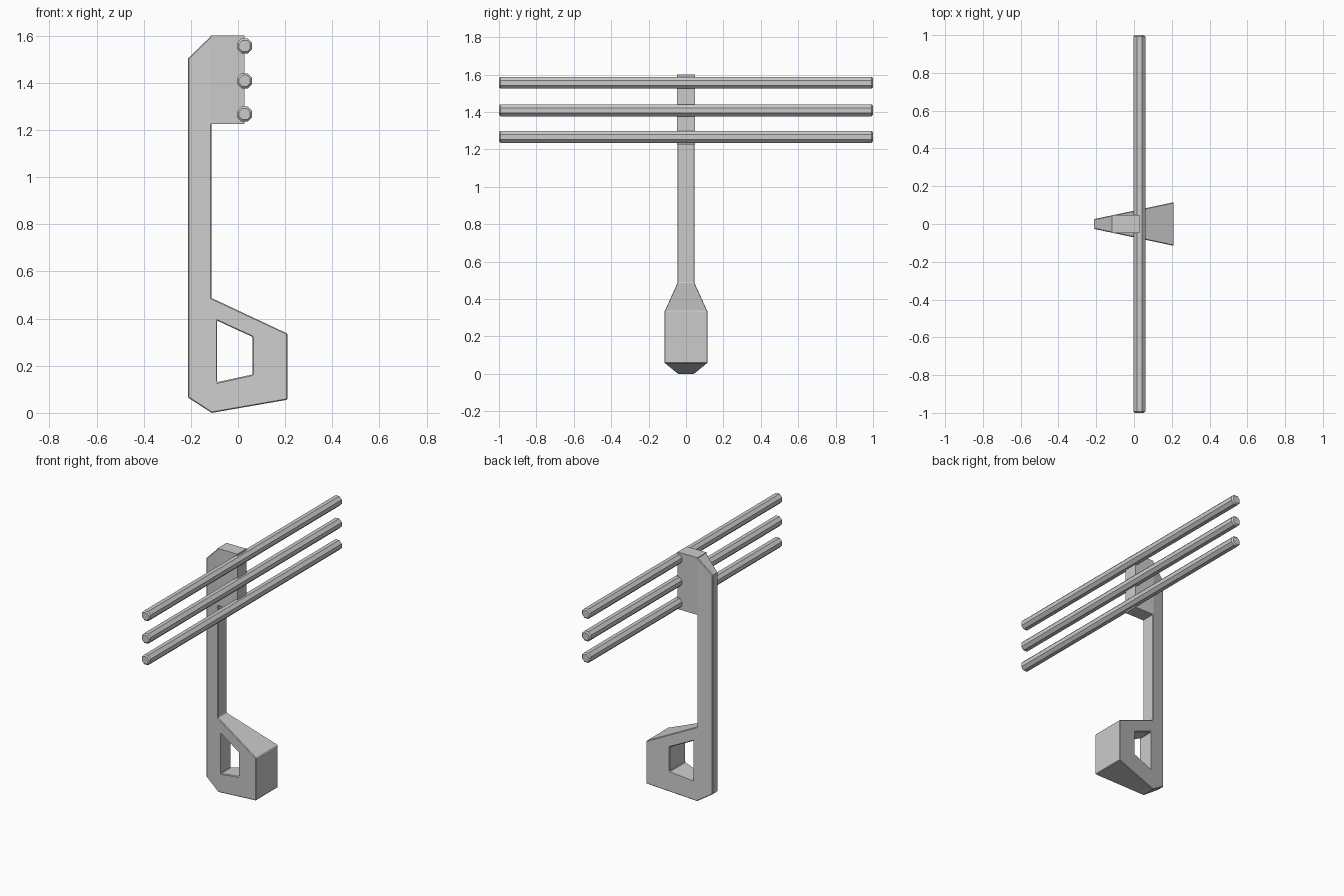
import bpy, bmesh, math
from mathutils import Matrix

cube = bpy.data.objects.get("Cube")
if cube:
    bpy.data.objects.remove(cube, do_unlink=True)

grey = bpy.data.materials.new("light grey")
grey.use_nodes = True
colour = (0.6, 0.6, 0.6, 1)
grey.diffuse_color = colour
grey.node_tree.nodes["Principled BSDF"].inputs["Base Color"].default_value = colour


def taper(x):
    """Half depth of the stand, widening towards the foot's tip."""
    return 0.047 + 0.212 * (x + 0.112)


def slab(name, outline, half):
    """Extrude an x-z outline to both sides of y = 0."""
    bm = bmesh.new()
    front = [bm.verts.new((x, -half(x), z)) for x, z in outline]
    back = [bm.verts.new((x, half(x), z)) for x, z in outline]
    bm.faces.new(front)
    bm.faces.new(back[::-1])
    for i in range(len(outline)):
        j = (i + 1) % len(outline)
        bm.faces.new((front[j], front[i], back[i], back[j]))
    bmesh.ops.recalc_face_normals(bm, faces=bm.faces)
    return finish(name, bm)


def finish(name, bm):
    mesh = bpy.data.meshes.new(name)
    bm.to_mesh(mesh)
    bm.free()
    mesh.materials.append(grey)
    obj = bpy.data.objects.new(name, mesh)
    bpy.context.collection.objects.link(obj)
    return obj


def soften(obj, width):
    bevel = obj.modifiers.new("edge bevel", 'BEVEL')
    bevel.width = width
    bevel.segments = 1
    bevel.limit_method = 'ANGLE'
    bevel.angle_limit = math.radians(50)


# Upright post and hollow foot
stand = slab("post_and_foot", [
    (-0.212, 0.065), (-0.112, 0.0), (0.21, 0.056), (0.21, 0.336),
    (-0.112, 0.487), (-0.112, 1.6), (-0.212, 1.503)], taper)
cutter = slab("foot_opening_cutter", [
    (-0.09, 0.13), (0.062, 0.163), (0.062, 0.322), (-0.09, 0.392)],
    lambda x: 0.2)
cutter.hide_render = True
cut = stand.modifiers.new("opening", 'BOOLEAN')
cut.object = cutter
cut.operation = 'DIFFERENCE'
cut.solver = 'EXACT'
bpy.context.view_layer.objects.active = stand
bpy.ops.object.modifier_apply(modifier=cut.name)
bpy.data.objects.remove(cutter, do_unlink=True)
soften(stand, 0.004)

# Head plate that carries the bars
slab("head_plate", [
    (-0.116, 1.225), (0.028, 1.225), (0.028, 1.6), (-0.116, 1.6)],
    lambda x: 0.047)

# Three long octagonal bars with chamfered ends, flat sides up and outwards
lay_flat = Matrix.Rotation(math.pi / 2, 3, 'X') @ Matrix.Rotation(math.pi / 8, 3, 'Z')
for name, z in (("upper", 1.556), ("middle", 1.408), ("lower", 1.267)):
    bm = bmesh.new()
    bmesh.ops.create_cone(bm, cap_ends=True, segments=8, depth=1.98,
                          radius1=0.0345, radius2=0.0345)
    bmesh.ops.rotate(bm, verts=bm.verts, matrix=lay_flat)
    bmesh.ops.scale(bm, verts=bm.verts, vec=(1, 1 / 0.99, 1))
    bar = finish(name + "_bar", bm)
    bar.location = (0.028, 0, z)
    soften(bar, 0.008)
